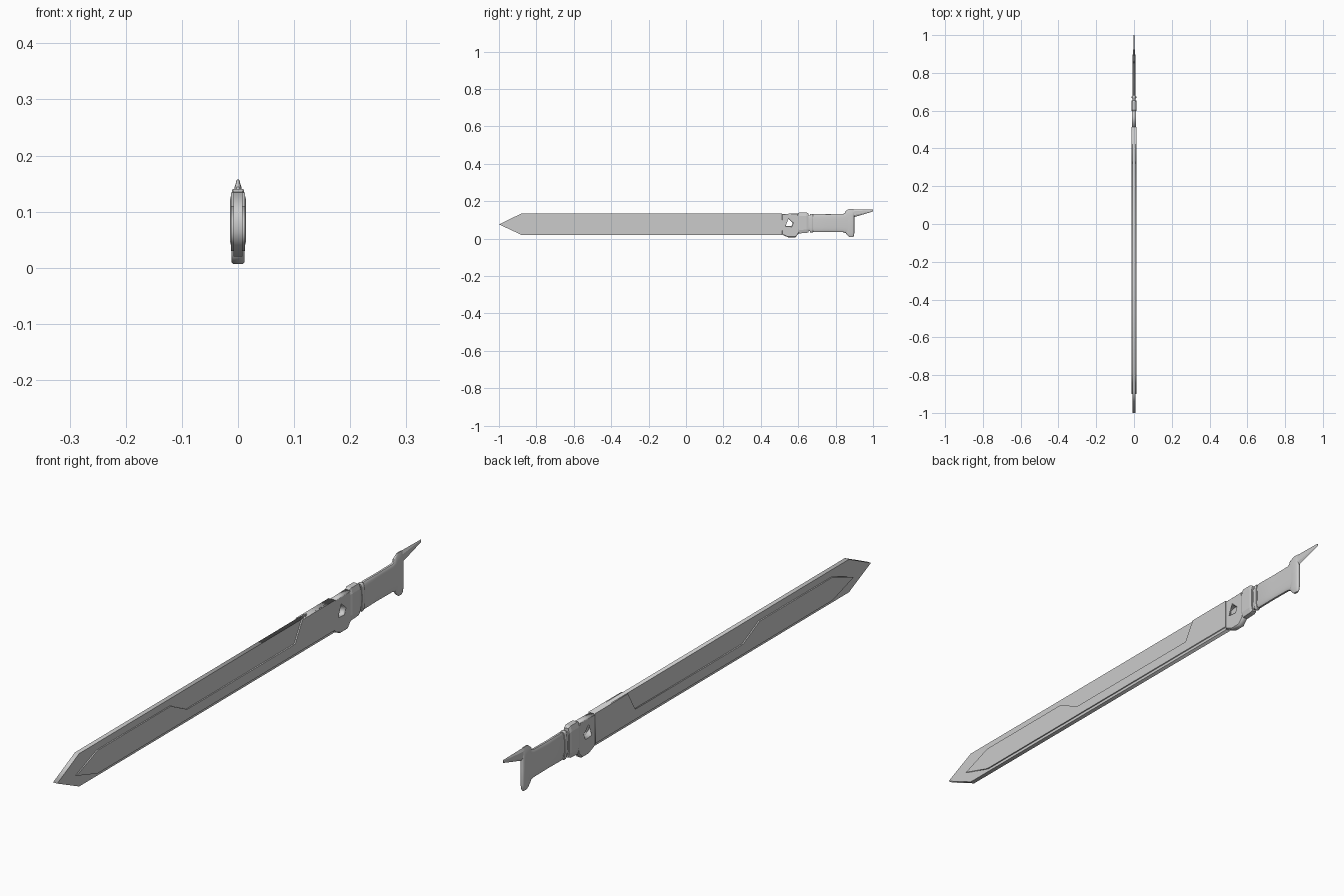
import bpy, bmesh, math

if "Cube" in bpy.data.objects:
    bpy.data.objects.remove(bpy.data.objects["Cube"])


def plate(name, outlines, half, bevel=0.0):
    """Flat plate from (y, z) outlines; extra outlines become holes."""
    cu = bpy.data.curves.new(name, 'CURVE')
    cu.dimensions = '2D'
    cu.fill_mode = 'BOTH'
    cu.extrude = half - bevel
    cu.bevel_depth = bevel
    cu.bevel_resolution = 0
    cu.offset = -bevel
    for pts in outlines:
        sp = cu.splines.new('POLY')
        sp.points.add(len(pts) - 1)
        for p, (y, z) in zip(sp.points, pts):
            p.co = (y, z, 0, 1)
        sp.use_cyclic_u = True
    ob = bpy.data.objects.new(name, cu)
    bpy.context.collection.objects.link(ob)
    ob.rotation_euler = (math.pi / 2, 0, math.pi / 2)
    bpy.ops.object.select_all(action='DESELECT')
    ob.select_set(True)
    bpy.context.view_layer.objects.active = ob
    bpy.ops.object.convert(target='MESH')
    return bpy.context.object


def loft(name, sections, axis, sides=24, power=1.0, phase=0.0, smooth=True):
    """Skin oval sections (position, low, high, half width) along 'Y' or 'Z'."""
    bm = bmesh.new()
    rings = []
    for pos, lo, hi, hx in sections:
        ring = []
        for i in range(sides):
            a = 2 * math.pi * (i + phase) / sides
            c, s = math.cos(a), math.sin(a)
            x = hx * math.copysign(abs(c) ** power, c)
            v = (lo + hi) / 2 + (hi - lo) / 2 * math.copysign(abs(s) ** power, s)
            ring.append(bm.verts.new((x, pos, v) if axis == 'Y' else (x, v, pos)))
        rings.append(ring)
    for a, b in zip(rings, rings[1:]):
        for i in range(sides):
            j = (i + 1) % sides
            bm.faces.new((a[i], a[j], b[j], b[i]))
    bm.faces.new(rings[0])
    bm.faces.new(rings[-1])
    bmesh.ops.recalc_face_normals(bm, faces=bm.faces)
    me = bpy.data.meshes.new(name)
    bm.to_mesh(me)
    bm.free()
    ob = bpy.data.objects.new(name, me)
    bpy.context.collection.objects.link(ob)
    if smooth:
        bpy.ops.object.select_all(action='DESELECT')
        ob.select_set(True)
        bpy.context.view_layer.objects.active = ob
        bpy.ops.object.shade_smooth_by_angle(angle=math.radians(35))
    return ob


# Thin blade with pointed tip
plate("blade_edge", [[(-1, .076), (-.88, .134), (.512, .134), (.512, .02), (-.88, .02)]], .008)

# Thicker stepped body laid over both sides of the blade
plate("blade_body", [[(.514, .134), (.335, .134), (.295, .065), (-.295, .065), (-.385, .11),
                      (-.785, .11), (-.9, .066), (-.785, .03), (.514, .03)]], .0125)

# Guard with an angular window
plate("guard", [[(.512, .132), (.60, .134), (.605, .03), (.585, .007), (.545, .007), (.512, .022)],
                [(.517, .098), (.548, .105), (.571, .083), (.564, .066), (.535, .068), (.517, .075)]],
      .0115, .003)

# Chamfered collar and its neck
loft("collar", [(.598, .03, .137, .012), (.606, .026, .142, .0147),
                (.645, .028, .142, .0147), (.655, .032, .136, .012)],
     'Y', sides=8, power=.45, phase=.5, smooth=False)
loft("neck", [(.65, .04, .124, .009), (.682, .04, .124, .009)], 'Y', power=.6)
loft("neck_ring", [(.664, .034, .13, .011), (.667, .032, .132, .0125),
                   (.675, .032, .132, .0125), (.678, .034, .13, .011)], 'Y', power=.6)

# Grip, flaring into the pommel
loft("grip", [(.68, .036, .13, .008), (.685, .034, .132, .009), (.76, .035, .131, .0085),
              (.84, .034, .132, .0085), (.87, .024, .146, .0085)], 'Y', power=.65)

# Upright pommel bar
loft("pommel", [(.008, .874, .893, .004), (.014, .866, .897, .006), (.03, .853, .9, .008),
                (.08, .858, .9, .009), (.125, .846, .9, .008), (.144, .85, .9, .006),
                (.157, .868, .895, .002)], 'Z', power=.65)

# Rear spike
loft("pommel_spike", [(.875, .108, .157, .006), (.9, .115, .1565, .0055), (1.0, .145, .155, .0015)],
     'Y', sides=6, phase=.5, smooth=False)
